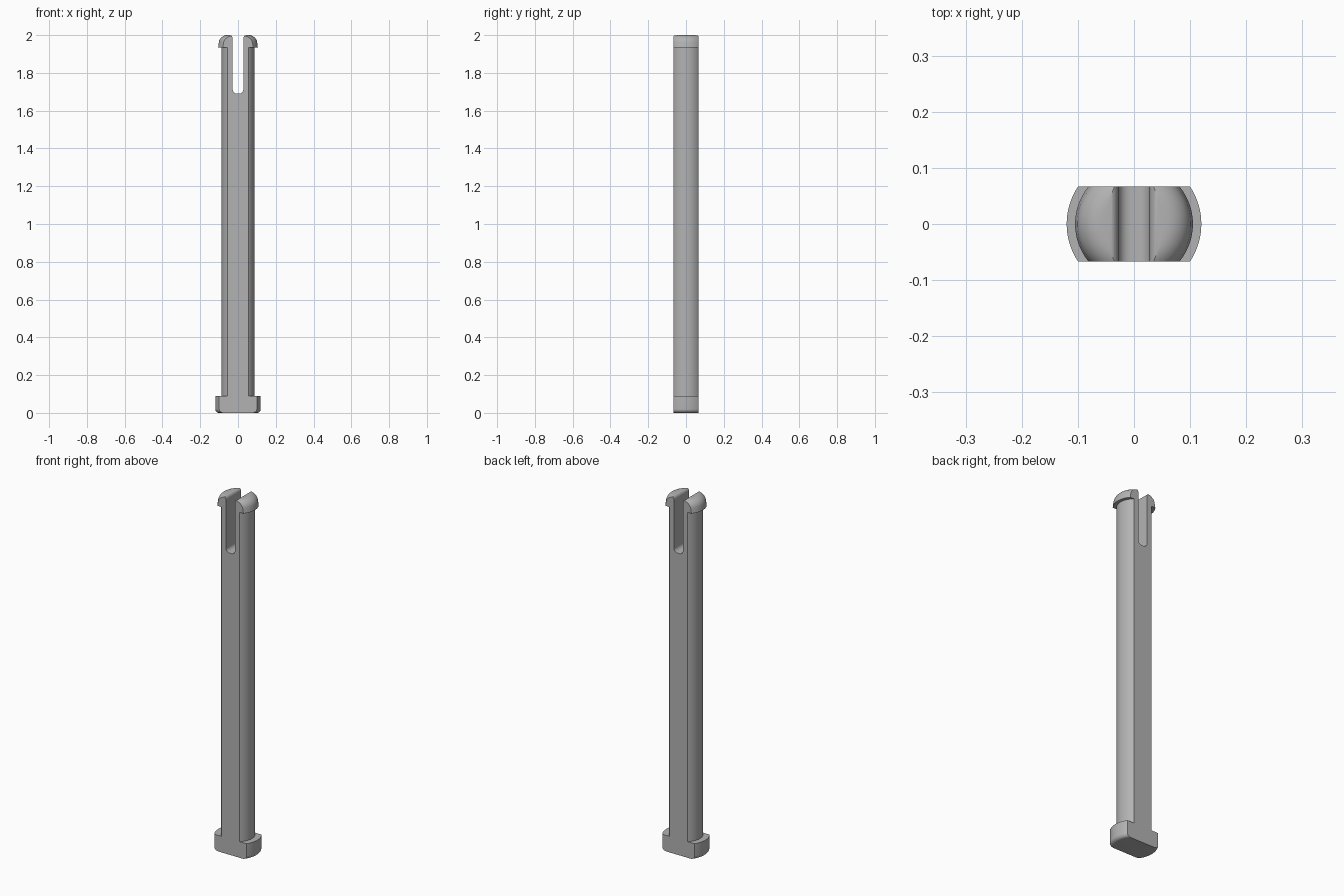
import bpy, bmesh
from math import sin, cos, pi, radians

cube = bpy.data.objects.get("Cube")
if cube:
    bpy.data.objects.remove(cube, do_unlink=True)

HALF_DEPTH = 0.067
SEGMENTS = 96

grey = bpy.data.materials.new("plain_grey")
grey.use_nodes = True
colour = (0.45, 0.45, 0.45, 1)
grey.diffuse_color = colour
grey.node_tree.nodes["Principled BSDF"].inputs["Base Color"].default_value = colour


def arc(cx, cz, r, start, end, steps=8):
    """Points along an arc in the x-z plane, angles in degrees."""
    angles = [radians(start + (end - start) * i / steps) for i in range(steps + 1)]
    return [(cx + r * cos(a), cz + r * sin(a)) for a in angles]


def to_object(name, bm):
    bmesh.ops.recalc_face_normals(bm, faces=bm.faces)
    mesh = bpy.data.meshes.new(name)
    bm.to_mesh(mesh)
    bm.free()
    obj = bpy.data.objects.new(name, mesh)
    bpy.context.collection.objects.link(obj)
    mesh.materials.append(grey)
    return obj


# Pin: foot, shaft and snap head turned from one profile
profile = [(0, 0)] + arc(0.1, 0.02, 0.02, -90, 0)
profile += [(0.12, 0.09), (0.087, 0.09), (0.087, 1.935), (0.105, 1.935)]
profile += arc(0.057, 1.955, 0.045, 10, 90) + [(0, 2.0)]
bm = bmesh.new()
verts = [bm.verts.new((x, 0, z)) for x, z in profile]
edges = [bm.edges.new(pair) for pair in zip(verts, verts[1:])]
bmesh.ops.spin(bm, geom=verts + edges, axis=(0, 0, 1), cent=(0, 0, 0),
               angle=2 * pi, steps=SEGMENTS)
bmesh.ops.remove_doubles(bm, verts=bm.verts, dist=1e-5)

# Flat front and back
for side in (-1, 1):
    bmesh.ops.bisect_plane(bm, geom=bm.verts[:] + bm.edges[:] + bm.faces[:],
                           plane_co=(0, side * HALF_DEPTH, 0),
                           plane_no=(0, side, 0), clear_outer=True)
    rim = [e for e in bm.edges if e.is_boundary]
    bmesh.ops.holes_fill(bm, edges=rim, sides=0)
pin = to_object("split_pin", bm)

# Slot cutter: rounded bottom, rounded lips at the top
w, lip = 0.028, 0.018
right = arc(w - 0.022, 1.69 + 0.022, 0.022, -90, 0)
right += arc(w + lip, 2.0 - lip, lip, 180, 90) + [(w + lip, 2.1)]
outline = right + [(-x, z) for x, z in reversed(right)]
bm = bmesh.new()
face = bm.faces.new([bm.verts.new((x, -0.2, z)) for x, z in outline])
extruded = bmesh.ops.extrude_face_region(bm, geom=[face])["geom"]
bmesh.ops.translate(bm, vec=(0, 0.4, 0),
                    verts=[v for v in extruded if isinstance(v, bmesh.types.BMVert)])
cutter = to_object("slot_cutter", bm)

cut = pin.modifiers.new("slot", "BOOLEAN")
cut.operation = "DIFFERENCE"
cut.solver = "EXACT"
cut.object = cutter
bpy.ops.object.select_all(action="DESELECT")
pin.select_set(True)
bpy.context.view_layer.objects.active = pin
bpy.ops.object.modifier_apply(modifier=cut.name)
bpy.data.objects.remove(cutter, do_unlink=True)

# Smooth the round surfaces, keep the edges crisp
bpy.ops.object.shade_smooth_by_angle(angle=radians(30))
